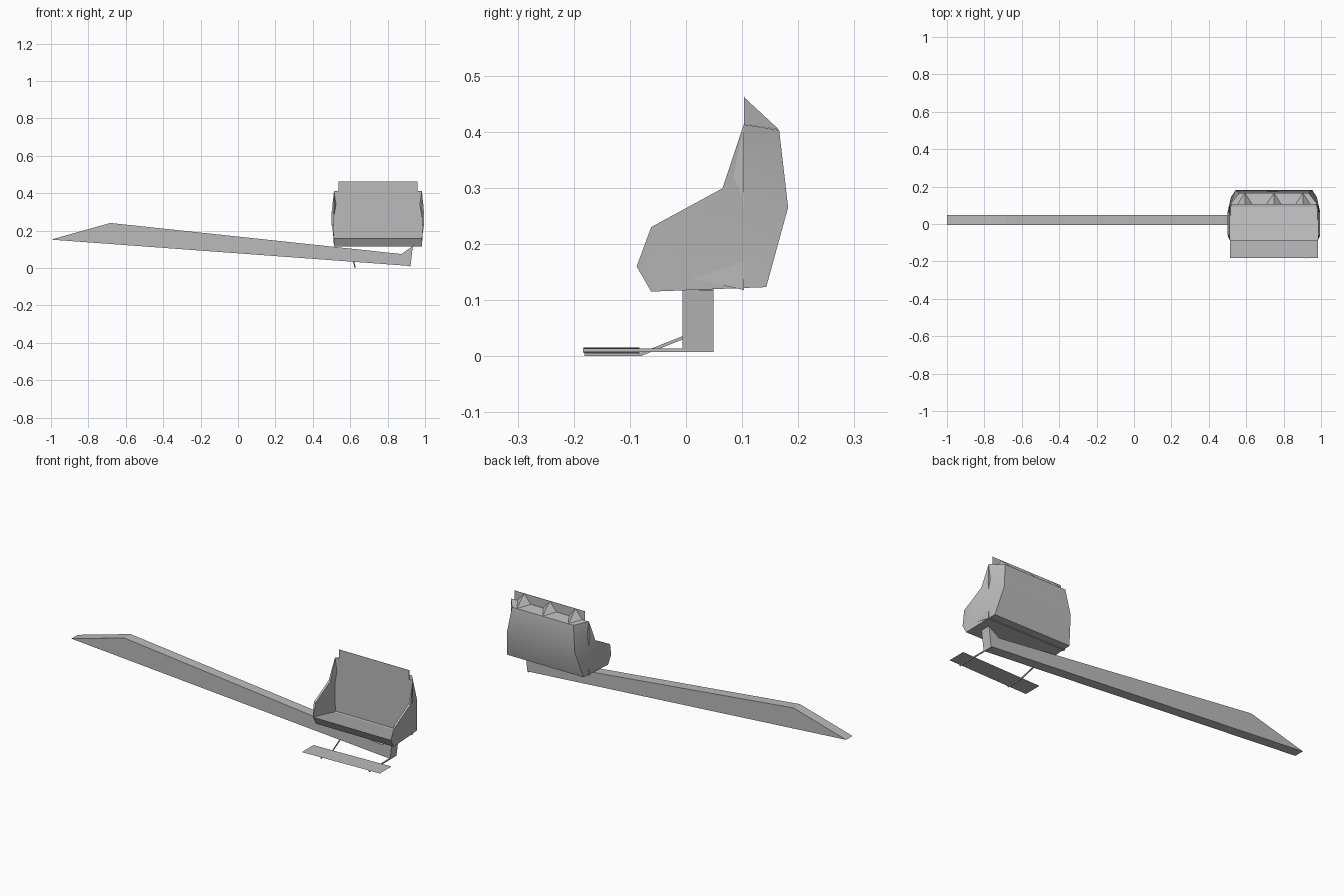
import bpy, bmesh

cube = bpy.data.objects.get("Cube")
if cube:
    bpy.data.objects.remove(cube, do_unlink=True)

grey = bpy.data.materials.new("plain_grey")
grey.use_nodes = True
colour = (0.5, 0.5, 0.5, 1)
grey.diffuse_color = colour
grey.node_tree.nodes["Principled BSDF"].inputs["Base Color"].default_value = colour


def make_object(name, polygons, location=(0, 0, 0), smooth=False, closed=True):
    """Join corner loops into one welded mesh."""
    bm = bmesh.new()
    for corners in polygons:
        bm.faces.new([bm.verts.new(c) for c in corners])
    bmesh.ops.remove_doubles(bm, verts=bm.verts, dist=0.0002)
    if closed:
        bmesh.ops.recalc_face_normals(bm, faces=bm.faces)
    mesh = bpy.data.meshes.new(name)
    bm.to_mesh(mesh)
    bm.free()
    mesh.materials.append(grey)
    obj = bpy.data.objects.new(name, mesh)
    obj.location = location
    bpy.context.collection.objects.link(obj)
    if smooth:
        bpy.ops.object.select_all(action='DESELECT')
        obj.select_set(True)
        bpy.context.view_layer.objects.active = obj
        bpy.ops.object.shade_smooth_by_angle(angle=0.55)
    return obj


def prism(start, end):
    """Closed solid between two matching outlines."""
    n = len(start)
    sides = [(start[i], start[(i + 1) % n], end[(i + 1) % n], end[i]) for i in range(n)]
    return [start, end[::-1]] + sides


# Long tapered arm, extruded across y
arm = [(-1, 0.152), (-0.682, 0.241), (0.874, 0.075), (0.935, 0.118), (0.922, 0.011)]
make_object("swing_arm", prism([(x, -0.006, z) for x, z in arm],
                               [(x, 0.049, z) for x, z in arm]))

# Seat shell: named corners on one half, measured from the seat centre line
W = 0.235
CENTRE = (0.748, 0, 0)
lip = (W, -0.088, 0.16)
arm_out, arm_in = (0.247, -0.062, 0.23), (W, -0.062, 0.23)
bend_out, bend_in = (0.247, 0.065, 0.299), (W, 0.065, 0.299)
head = (W, 0.103, 0.413)
rear_top = (0.185, 0.166, 0.403)
rear_mid = (0.205, 0.182, 0.265)
rear_low = (0.23, 0.143, 0.123)
base = (W, -0.062, 0.115)
crease = (W, 0.103, 0.118)

# Side walls with their rims
wall = [
    (lip, arm_out, bend_out, base),
    (bend_out, rear_mid, rear_low, base),
    (bend_out, head, rear_top, rear_mid),
    (lip, arm_in, arm_out),
    (arm_in, bend_in, bend_out, arm_out),
    (bend_in, head, bend_out),
    (lip, crease, head, bend_in, arm_in),
]
# Panels that run across the seat from wall to wall
across = [lip, crease, head, rear_top, rear_mid, rear_low, base, lip]


def flip(p):
    return (-p[0], p[1], p[2])


shell = wall + [[flip(p) for p in face] for face in wall]
shell += [(a, b, flip(b), flip(a)) for a, b in zip(across, across[1:])]
make_object("seat_shell", shell, CENTRE, smooth=True)

# Thin headrest board above the backrest
board = [(-0.212, 0.41), (0.212, 0.41), (0.212, 0.4625), (-0.212, 0.4625)]
make_object("headrest", prism([(x, 0.103, z) for x, z in board],
                              [(x, 0.104, z) for x, z in board]), CENTRE)

# Three pointed braces behind the headrest
for name, x in (("right", -0.155), ("middle", 0), ("left", 0.155)):
    peak, toe = (x, 0.104, 0.461), (x, 0.166, 0.4035)
    a, b = (x - 0.04, 0.104, 0.413), (x + 0.04, 0.104, 0.413)
    make_object("headrest_brace_" + name,
                [(a, toe, peak), (toe, b, peak), (a, peak, b), (a, b, toe)], CENTRE)

# Footrest: a slightly tilted sheet
make_object("footrest", [[(0.513, -0.183, 0.006), (0.984, -0.183, 0.0155),
                          (0.984, -0.083, 0.0155), (0.513, -0.083, 0.006)]], closed=False)


def strut(name, path, thick=0.006, width=0.005):
    """Thin bar following (x, y, z) points along its lower edge."""
    polygons = []
    rings = [[(x, y, z), (x + width, y, z), (x + width, y, z + thick), (x, y, z + thick)]
             for x, y, z in path]
    for r, s in zip(rings, rings[1:]):
        polygons += prism(r, s)[2:]
    polygons += [rings[0], rings[-1][::-1]]
    make_object(name, polygons)


# Footrest supports
strut("outer_footrest_strut", [(0.917, -0.184, 0.0075), (0.917, 0.049, 0.0075)])
strut("inner_footrest_strut", [(0.624, -0.181, 0.0), (0.624, -0.081, 0.0),
                               (0.615, 0.0, 0.032)])
